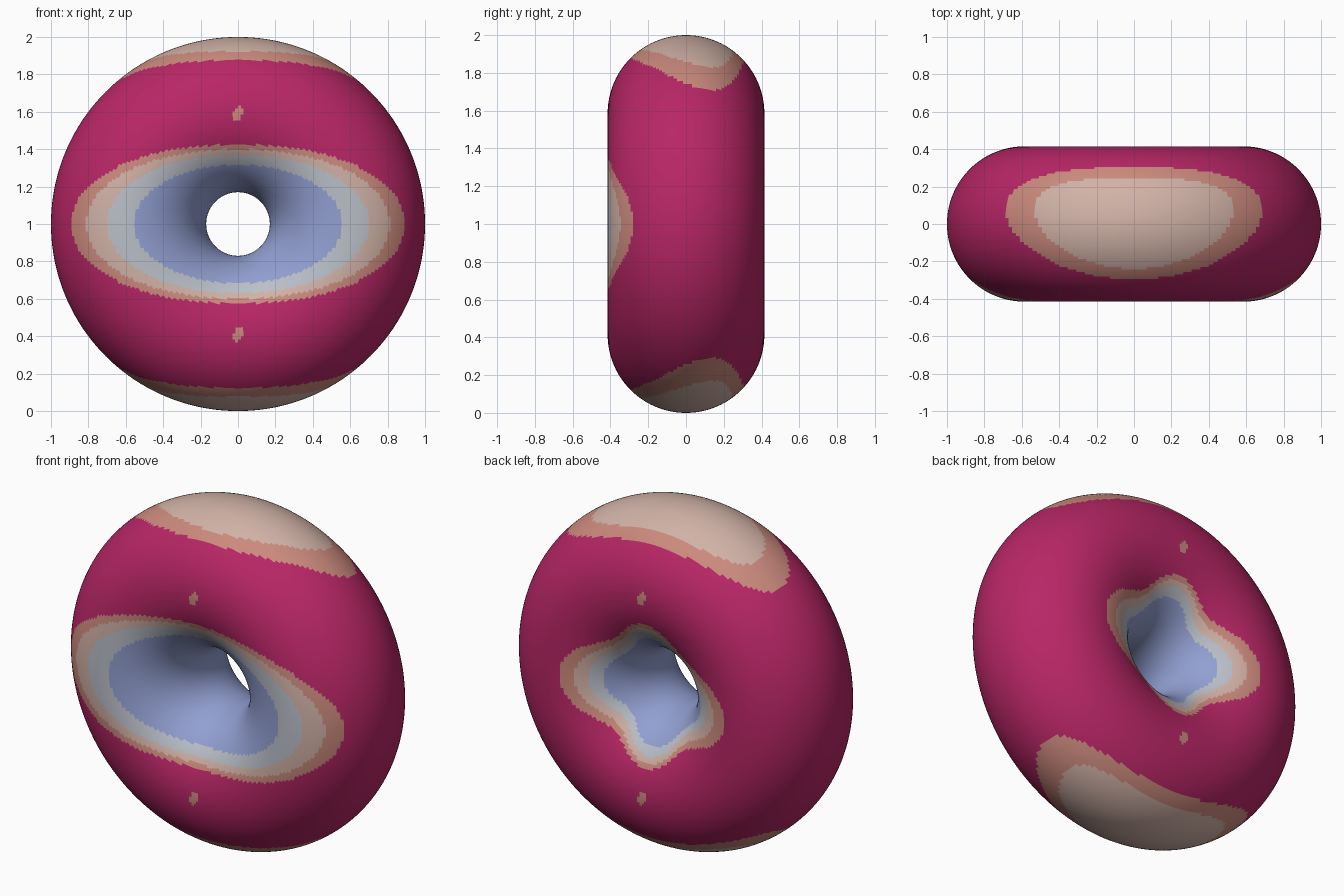
import bpy
from math import atan2, cos, hypot, radians

cube = bpy.data.objects.get("Cube")
if cube:
    bpy.data.objects.remove(cube, do_unlink=True)

RING, TUBE = 0.585, 0.415


def linear(c):
    c /= 255
    return c / 12.92 if c <= 0.04045 else ((c + 0.055) / 1.055) ** 2.4


def make_material(name, rgb):
    mat = bpy.data.materials.new(name)
    colour = [linear(c) for c in rgb] + [1]
    mat.use_nodes = True
    mat.diffuse_color = colour
    mat.node_tree.nodes["Principled BSDF"].inputs["Base Color"].default_value = colour
    return mat


# Ring body standing upright, hole along y
bpy.ops.mesh.primitive_torus_add(major_radius=RING, minor_radius=TUBE,
                                 major_segments=320, minor_segments=160,
                                 location=(0, 0, 1), rotation=(radians(90), 0, 0))
ring = bpy.context.object
ring.name = "ring_body"
bpy.ops.object.transform_apply(location=True, rotation=True, scale=True)
bpy.ops.object.shade_smooth()

# Colour bands, from the inside of the hole outwards
PALETTE = [("periwinkle blue", (146, 159, 209)), ("pale grey", (186, 191, 200)),
           ("pale tan", (209, 178, 167)), ("salmon", (203, 138, 125)),
           ("magenta", (184, 38, 102))]
for name, rgb in PALETTE:
    ring.data.materials.append(make_material(name, rgb))
BLUE, GREY, TAN, SALMON, MAGENTA = range(len(PALETTE))

# Front bands: half width, half height. Back bands: reach along x, z and diagonal
FRONT = [(0.557, 0.318), (0.70, 0.37), (0.81, 0.40), (0.89, 0.425)]
BACK = [(0.32, 0.32, 0.255), (0.385, 0.365, 0.29),
        (0.455, 0.40, 0.325), (0.54, 0.425, 0.36)]
# Rim patches: half width, half depth, colour
RIM = [(0.53, 0.245, TAN), (0.685, 0.30, SALMON)]


def oval(u, v, a, b, power=2.0):
    return abs(u / a) ** power + abs(v / b) ** power < 1


def lobed(angle, rx, rz, rd):
    mean = (rx + rz) / 2
    return ((mean + rd) / 2 + (rx - rz) / 2 * cos(2 * angle)
            + (mean - rd) / 2 * cos(4 * angle))


def colour_at(x, y, z):
    r = hypot(x, z)
    # Patches on the top and bottom of the rim
    if r > RING and abs(z) > 0.5:
        for a, b, colour in RIM:
            if oval(x, y - 0.005 - 0.07 * (x / a) ** 2, a, b, 2.1):
                return colour
    # Small specks on both sides
    side = 1 if y < 0 else -1
    dz = abs(z) - 0.59
    if abs(y) > 0.3 and oval(x - 0.3 * side * dz * (1 if z > 0 else -1), dz, 0.024, 0.04):
        return SALMON
    # Bands around the hole
    for i in range(len(FRONT)):
        if y < 0:
            if oval(x, z, *FRONT[i], 2 + 0.04 * i):
                return i
        elif r < RING and r < lobed(atan2(z, x), *BACK[i]):
            return i
    return MAGENTA


for face in ring.data.polygons:
    c = face.center
    face.material_index = colour_at(c.x, c.y, c.z - 1)
